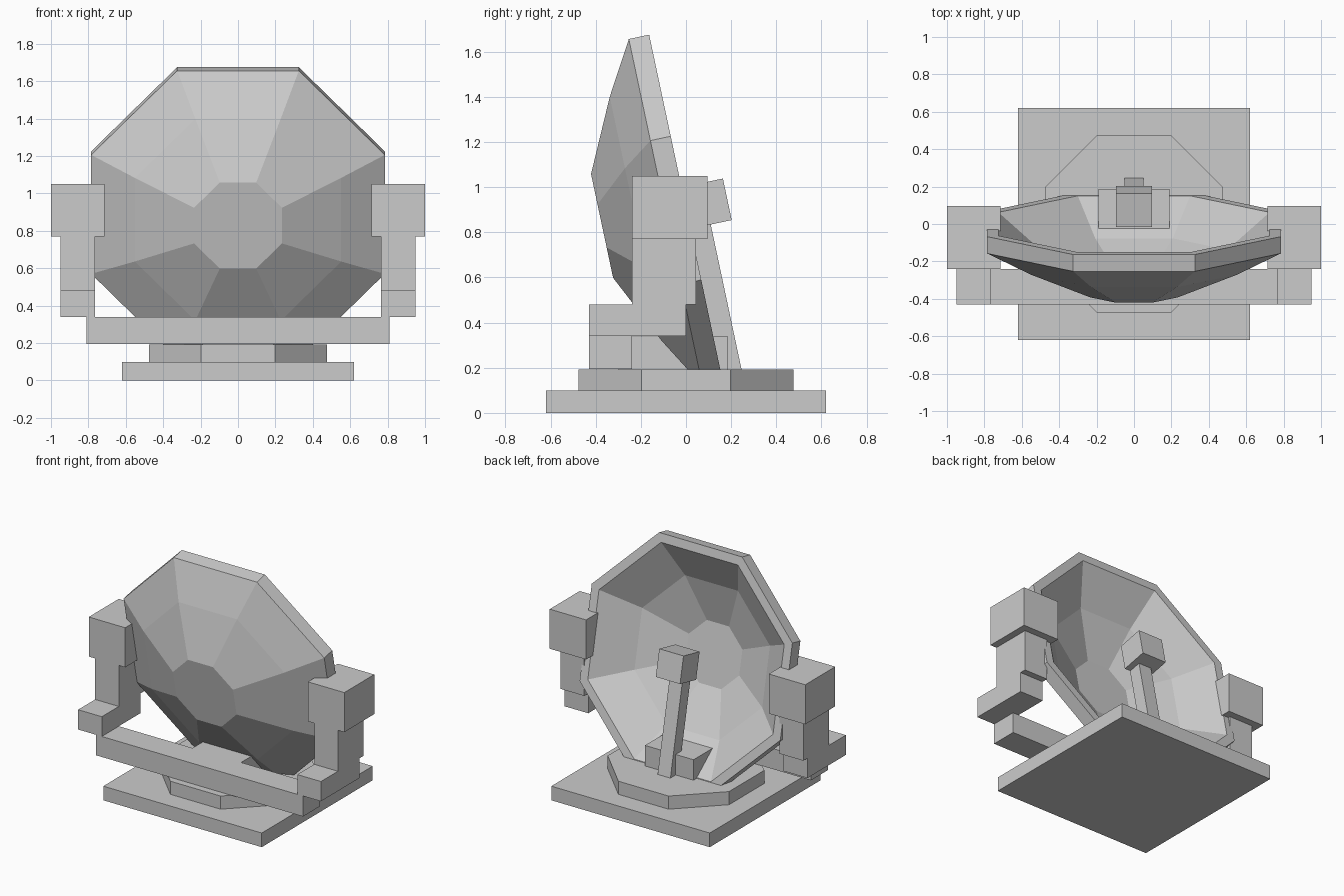
import bpy, bmesh
from math import cos, sin, pi, radians
from mathutils import Matrix

if "Cube" in bpy.data.objects:
    bpy.data.objects.remove(bpy.data.objects["Cube"])

# Tilted frame of the dish: local y is its axis (pointing back), local z runs up the rim
TILT = Matrix.Translation((0, 0, 0.907)) @ Matrix.Rotation(radians(12), 4, 'X')


def finish(name, bm, matrix=None):
    bmesh.ops.recalc_face_normals(bm, faces=bm.faces)
    mesh = bpy.data.meshes.new(name)
    bm.to_mesh(mesh)
    bm.free()
    obj = bpy.data.objects.new(name, mesh)
    bpy.context.collection.objects.link(obj)
    if matrix:
        obj.matrix_world = matrix
    return obj


def box(name, x, y, z, matrix=None):
    bm = bmesh.new()
    bmesh.ops.create_cube(bm, size=1)
    for v in bm.verts:
        v.co = [(a + b) / 2 + c * (b - a) for (a, b), c in zip((x, y, z), v.co)]
    return finish(name, bm, matrix)


def octagon_lathe(name, profile, matrix=None):
    """Loft eight-sided rings; the profile lists (flat radius, offset along y)."""
    bm = bmesh.new()
    rings = []
    for flat, y in profile:
        r = flat / cos(pi / 8)
        angles = [pi / 8 + k * pi / 4 for k in range(8)]
        rings.append([bm.verts.new((r * cos(a), y, r * sin(a))) for a in angles])
    for lower, upper in zip(rings, rings[1:]):
        for i in range(8):
            j = (i + 1) % 8
            bm.faces.new((lower[i], lower[j], upper[j], upper[i]))
    bm.faces.new(rings[0])
    bm.faces.new(rings[-1])
    return finish(name, bm, matrix)


# Ground plate and octagonal turntable
box("base_plate", (-0.62, 0.62), (-0.62, 0.62), (0, 0.1))
octagon_lathe("turntable", [(0.475, 0.1), (0.475, 0.193)], Matrix.Rotation(pi / 2, 4, 'X'))

# Yoke: central beam, cross bar and the two side supports
box("central_beam", (-0.19, 0.19), (-0.3, 0.187), (0.19, 0.338))
box("cross_bar", (-0.81, 0.81), (-0.43, -0.24), (0.195, 0.34))
for side, s in (("left", -1), ("right", 1)):
    def span(a, b):
        return tuple(sorted((s * a, s * b)))
    box(side + "_foot", span(0.765, 0.95), (-0.43, 0.0), (0.34, 0.48))
    box(side + "_post", span(0.765, 0.95), (-0.24, 0.045), (0.48, 0.77))
    box(side + "_bearing", span(0.715, 1.0), (-0.24, 0.095), (0.77, 1.05))

# Faceted bowl: outer shell, rim, then inner shell
octagon_lathe("dish", [
    (0.235, -0.38), (0.552, -0.228), (0.785, -0.092), (0.785, 0),
    (0.725, 0), (0.50, -0.185), (0.21, -0.32)], TILT)

# Feed arm and receiver box, parallel to the rim
box("feed_arm", (-0.05, 0.05), (0, 0.092), (-0.78, -0.09), TILT)
box("receiver_box", (-0.095, 0.095), (0.003, 0.187), (-0.094, 0.094), TILT)
